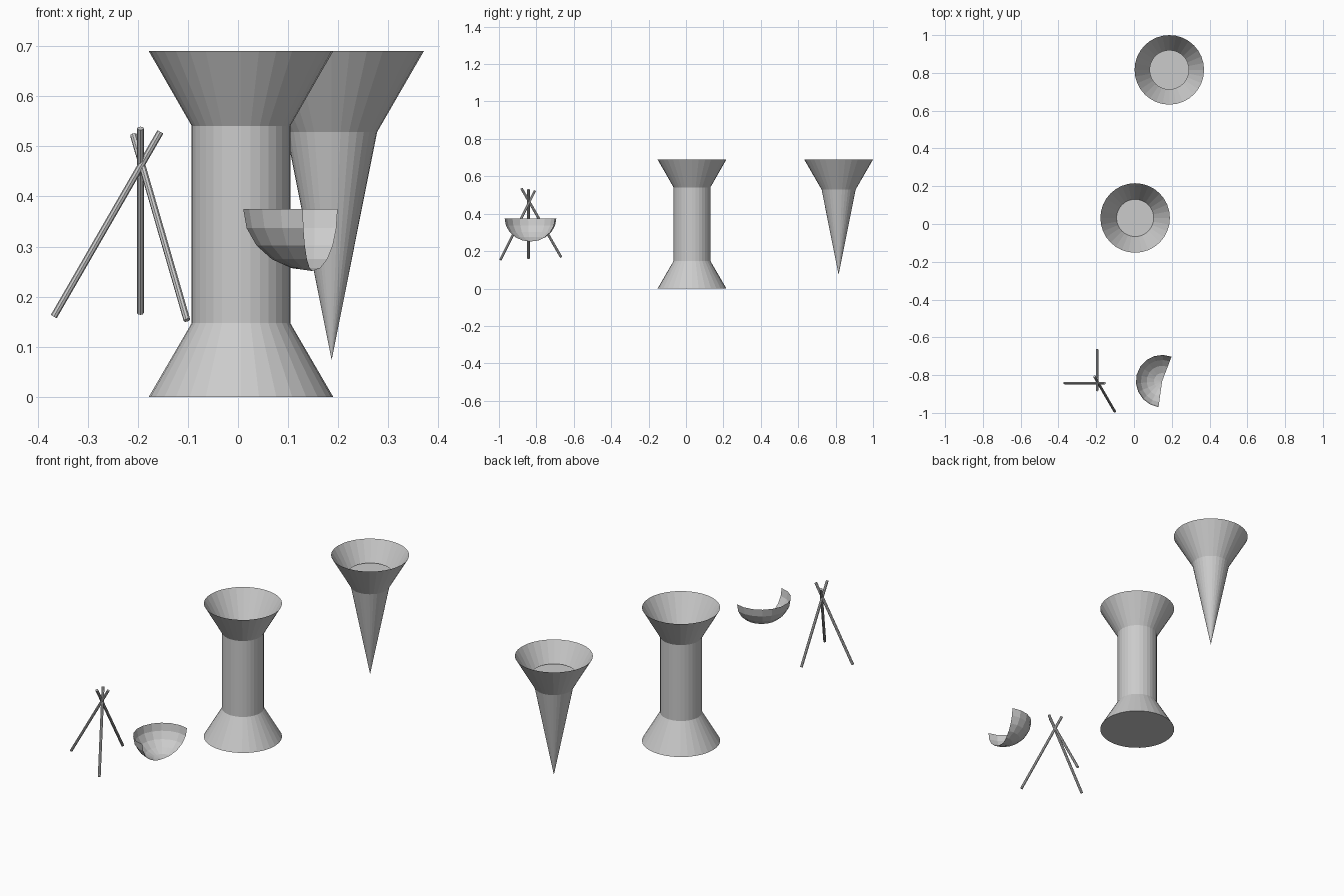
import bpy, bmesh
from math import sin, cos, pi, radians
from mathutils import Vector

if "Cube" in bpy.data.objects:
    bpy.data.objects.remove(bpy.data.objects["Cube"])


def lathe(name, centre, profile, steps=32, start=0, end=360):
    """Spin a (radius, z) profile about a vertical axis, flat shaded."""
    bm = bmesh.new()
    verts = [bm.verts.new((r * cos(radians(start)), r * sin(radians(start)), z))
             for r, z in profile]
    edges = [bm.edges.new(pair) for pair in zip(verts, verts[1:])]
    bmesh.ops.spin(bm, geom=verts + edges, cent=(0, 0, 0), axis=(0, 0, 1),
                   angle=radians(end - start), steps=steps)
    bmesh.ops.remove_doubles(bm, verts=bm.verts, dist=1e-5)
    bmesh.ops.recalc_face_normals(bm, faces=bm.faces)
    mesh = bpy.data.meshes.new(name)
    bm.to_mesh(mesh)
    bm.free()
    obj = bpy.data.objects.new(name, mesh)
    obj.location = (centre[0], centre[1], 0)
    bpy.context.collection.objects.link(obj)
    return obj


def rod(name, a, b, radius=0.0068):
    a, b = Vector(a), Vector(b)
    bpy.ops.mesh.primitive_cylinder_add(vertices=8, radius=radius,
                                        depth=(b - a).length, location=(a + b) / 2)
    obj = bpy.context.object
    obj.name = name
    obj.rotation_euler = (b - a).to_track_quat('Z', 'Y').to_euler()


# Pedestal: flared closed foot, capped shaft, open funnel
pedestal = (0.006, 0.032)
lathe("pedestal_foot", pedestal, [(0, 0), (0.184, 0), (0.0985, 0.147)])
lathe("pedestal_shaft", pedestal, [(0.0985, 0.145), (0.0985, 0.543), (0, 0.543)])
lathe("pedestal_funnel", pedestal, [(0.0985, 0.541), (0.184, 0.69)])

# Hanging cone: pointed body with lid rising inside an open funnel
cone = (0.187, 0.816)
lathe("cone_body", cone, [(0, 0.073), (0.105, 0.60), (0, 0.60)])
lathe("cone_funnel", cone, [(0.091, 0.529), (0.184, 0.69)])

# Half bowl: open part-sphere, slightly flattened
R, DEPTH, RINGS = 0.139, 0.124, 5
arc = [(R * cos(i * pi / 2 / RINGS), 0.375 - DEPTH * sin(i * pi / 2 / RINGS))
       for i in range(RINGS + 1)]
lathe("half_bowl", (0.149, -0.832), arc, steps=10, start=69, end=262)

# Tripod: three leaning rods that cross near the top
rod("tripod_rod_left", (-0.368, -0.842, 0.16), (-0.155, -0.842, 0.529))
rod("tripod_rod_back", (-0.195, -0.667, 0.167), (-0.195, -0.88, 0.536))
rod("tripod_rod_front", (-0.102, -0.992, 0.153), (-0.209, -0.808, 0.523))
